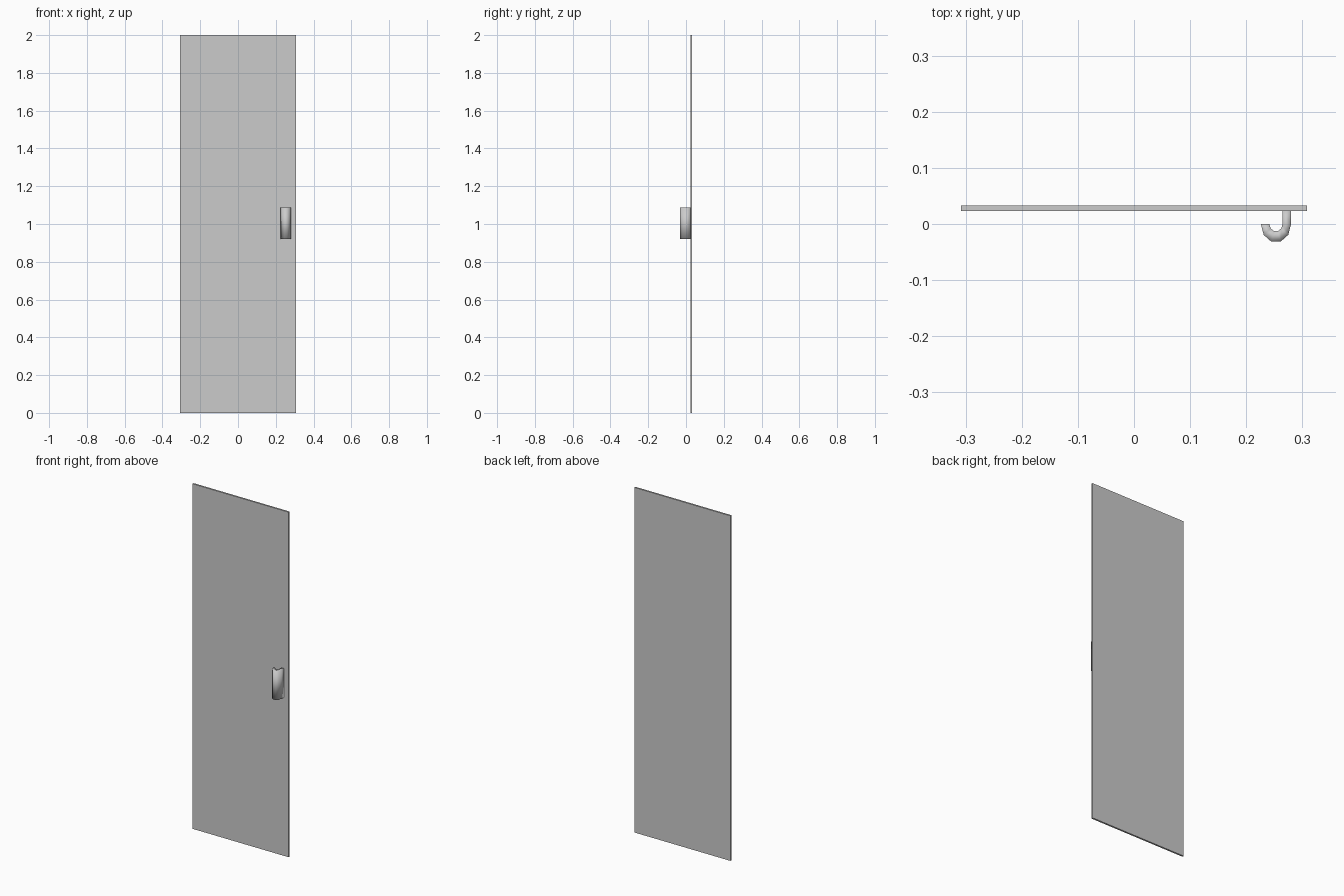
import bpy, bmesh
from math import cos, sin, pi

if "Cube" in bpy.data.objects:
    bpy.data.objects.remove(bpy.data.objects["Cube"])


def add_object(name, bm, smooth):
    bmesh.ops.recalc_face_normals(bm, faces=bm.faces[:])
    mesh = bpy.data.meshes.new(name)
    bm.to_mesh(mesh)
    bm.free()
    for poly in mesh.polygons:
        poly.use_smooth = smooth
    obj = bpy.data.objects.new(name, mesh)
    bpy.context.collection.objects.link(obj)
    return obj


# Door panel: thin flat slab
bm = bmesh.new()
bmesh.ops.create_cube(bm, size=1)
bmesh.ops.scale(bm, vec=(0.616, 0.01, 2.0), verts=bm.verts)
bmesh.ops.translate(bm, vec=(0, 0.028, 1.0), verts=bm.verts)
add_object("door_panel", bm, False)

# Handle: J-shaped section, extruded upwards
CX, SEGS = 0.253, 5
Z0, Z1 = 0.92, 1.087
PANEL_FACE = 0.023


def j_side(rx, ry):
    """One side of the hook section, from its free tip to the panel."""
    arc = [(CX - rx * cos(pi * i / SEGS), -ry * sin(pi * i / SEGS))
           for i in range(SEGS + 1)]
    return arc + [(CX + rx, PANEL_FACE)]


outer = j_side(0.027, 0.033)
inner = j_side(0.0118, 0.0132)
bm = bmesh.new()
section = [(bm.verts.new((*o, Z0)), bm.verts.new((*i, Z0)))
           for o, i in zip(outer, inner)]
for (o0, i0), (o1, i1) in zip(section, section[1:]):
    bm.faces.new((o0, o1, i1, i0))
extruded = bmesh.ops.extrude_face_region(bm, geom=bm.faces[:], use_keep_orig=True)
top = [g for g in extruded["geom"] if isinstance(g, bmesh.types.BMVert)]
bmesh.ops.translate(bm, vec=(0, 0, Z1 - Z0), verts=top)
add_object("door_handle", bm, True)
